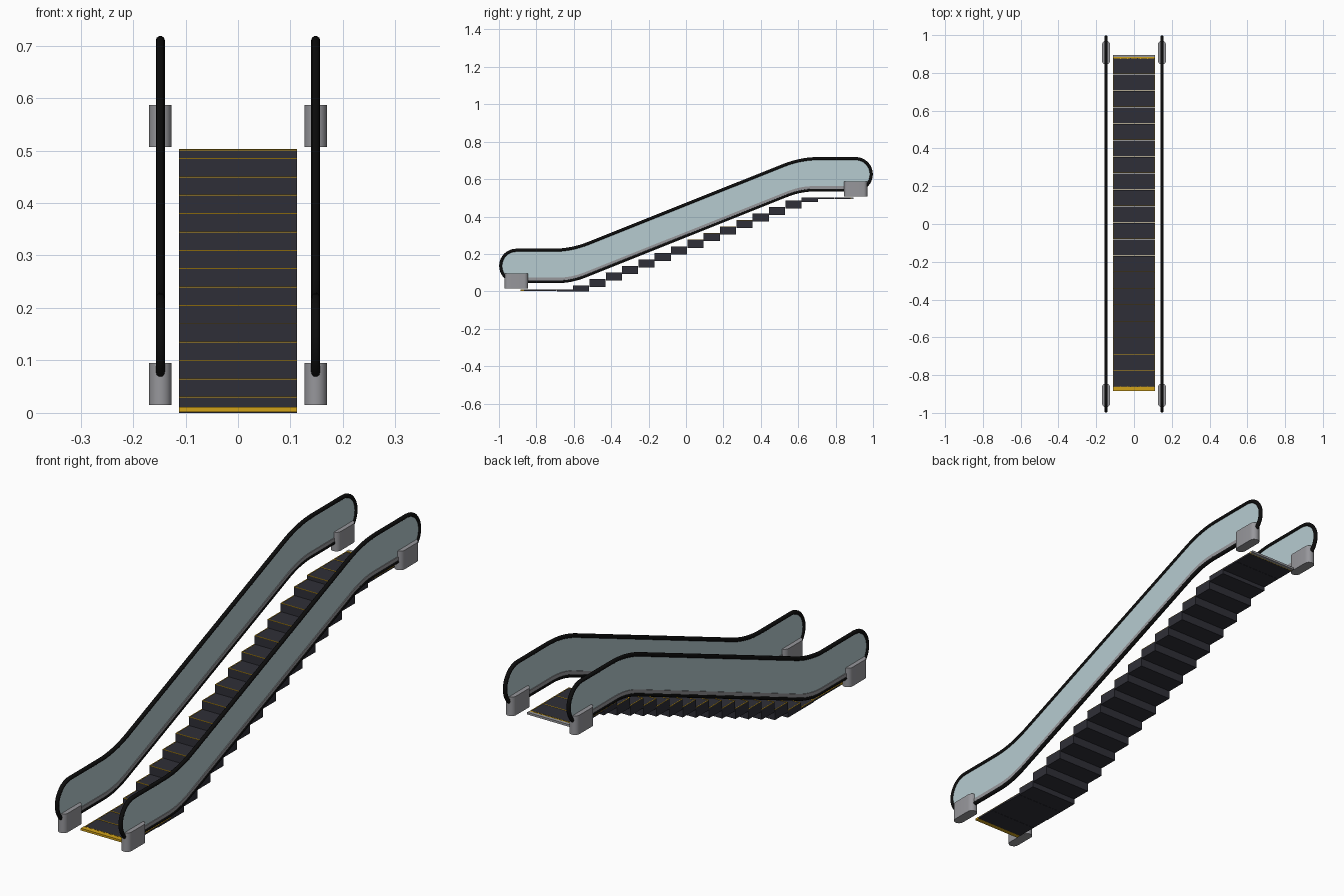
import bpy, bmesh, math
from mathutils import Vector

if "Cube" in bpy.data.objects:
    bpy.data.objects.remove(bpy.data.objects["Cube"])


def mat(name, rgb):
    m = bpy.data.materials.new(name)
    m.diffuse_color = (*rgb, 1)
    m.use_nodes = True
    m.node_tree.nodes["Principled BSDF"].inputs["Base Color"].default_value = m.diffuse_color
    return m


BLACK = mat("rubber black", (0.004, 0.004, 0.004))
GLASS = mat("pale glass", (0.47, 0.60, 0.63))
GREY = mat("metal grey", (0.31, 0.31, 0.33))
DARK = mat("step charcoal", (0.028, 0.028, 0.038))
YELLOW = mat("safety yellow", (0.64, 0.36, 0.01))

SLOPE_END = 0.613          # where the incline meets the landings
STEP_D, STEP_H, HALF_W = 0.0873, 0.035, 0.112
RAIL_X = 0.148


def finish(name, bm, material):
    bmesh.ops.recalc_face_normals(bm, faces=bm.faces)
    me = bpy.data.meshes.new(name)
    bm.to_mesh(me)
    bm.free()
    me.materials.append(material)
    ob = bpy.data.objects.new(name, me)
    bpy.context.collection.objects.link(ob)
    return ob


def add_box(bm, x0, x1, y0, y1, z0, z1):
    vs = bmesh.ops.create_cube(bm, size=1)["verts"]
    for v in vs:
        v.co = ((x0 + x1) / 2 + v.co.x * (x1 - x0),
                (y0 + y1) / 2 + v.co.y * (y1 - y0),
                (z0 + z1) / 2 + v.co.z * (z1 - z0))


def prism(name, pts, axis, a, b, material):
    """Extrude a 2D outline along x (points are y,z) or z (points are x,y)."""
    bm = bmesh.new()
    place = (lambda p, t: (t, p[0], p[1])) if axis == "x" else (lambda p, t: (p[0], p[1], t))
    face = bm.faces.new([bm.verts.new(place(p, a)) for p in pts])
    ext = bmesh.ops.extrude_face_region(bm, geom=[face])["geom"]
    d = Vector((b - a, 0, 0) if axis == "x" else (0, 0, b - a))
    bmesh.ops.translate(bm, verts=[e for e in ext if isinstance(e, bmesh.types.BMVert)], vec=d)
    return finish(name, bm, material)


def bend(y, z0, z1, tangent, n=8):
    """Rounded corner between landing and incline (quadratic blend)."""
    s = (z1 - z0) / (2 * SLOPE_END)
    zc = z0 if y < 0 else z1
    a = (y - tangent, zc if y < 0 else zc - s * tangent)
    c = (y + tangent, zc + s * tangent if y < 0 else zc)
    out = []
    for i in range(n + 1):
        t = i / n
        out.append(tuple((1 - t) ** 2 * a[j] + 2 * t * (1 - t) * (y, zc)[j] + t * t * c[j]
                         for j in (0, 1)))
    return out


def incline(z0, z1, tangent):
    return bend(-SLOPE_END, z0, z1, tangent) + bend(SLOPE_END, z0, z1, tangent)


def end_arc(cy, cz, r, a0, a1, n=16):
    return [(cy + r * math.cos(math.radians(a0 + (a1 - a0) * i / n)),
             cz + r * math.sin(math.radians(a0 + (a1 - a0) * i / n))) for i in range(n + 1)]


# closed balustrade outline in the y-z plane
top = incline(0.22, 0.71, 0.095)
bottom = incline(0.052, 0.542, 0.075)
R = 0.084
outline = (top + end_arc(0.907, 0.626, R, 90, -90) + bottom[::-1]
           + end_arc(-0.907, 0.136, R, 270, 90))

for side, sx in (("left", -1), ("right", 1)):
    x = sx * RAIL_X
    # glass panel
    prism(f"{side}_glass_panel", outline, "x", x - 0.003, x + 0.003, GLASS)

    # rubber handrail loop
    cu = bpy.data.curves.new(f"{side}_handrail", "CURVE")
    cu.dimensions = "3D"
    sp = cu.splines.new("POLY")
    sp.points.add(len(outline) - 1)
    for p, (y, z) in zip(sp.points, outline):
        p.co = (x, y, z, 1)
    sp.use_cyclic_u = True
    cu.bevel_depth = 0.0085
    cu.bevel_resolution = 3
    cu.materials.append(BLACK)
    rail = bpy.data.objects.new(f"{side}_handrail", cu)
    bpy.context.collection.objects.link(rail)

    # metal trim along the foot of the glass
    run = [(-0.9, 0.052)] + bottom + [(0.9, 0.542)]
    strip = [(y, z + 0.004) for y, z in run] + [(y, z + 0.021) for y, z in run[::-1]]
    prism(f"{side}_base_trim", strip, "x", x - 0.006, x + 0.006, GREY)

    # rounded handrail inlet housings
    for end, cy, z0 in (("lower", -0.907, 0.015), ("upper", 0.907, 0.507)):
        r, half = 0.0215, 0.063
        plan = []
        for qx, qy, a in ((0, 1, 0), (0, -1, 180)):
            plan += [(px, py) for px, py in end_arc(x, cy + qy * (half - r), r, a, a + 180, 14)]
        ob = prism(f"{side}_{end}_inlet_housing", plan, "z", z0, z0 + 0.08, GREY)
        bpy.context.view_layer.objects.active = ob
        ob.select_set(True)
        bpy.ops.object.shade_smooth_by_angle(angle=math.radians(35))
        ob.select_set(False)

# steps and their yellow edge markings
for i, k in enumerate(range(-10, 10)):
    y0 = 0.007 + k * STEP_D
    y1 = y0 + STEP_D
    zt = min(max(0.275 + k * STEP_H, 0.009), 0.501)
    if k <= -8:
        zb = 0.002 if k < -8 else 0.0
    elif k >= 8:
        zb = 0.494
    else:
        zb = max(zt - 0.042, 0.0)
    if k == 7:
        zb = 0.477
    bm = bmesh.new()
    add_box(bm, -HALF_W, HALF_W, y0 + 0.0005, y1 - 0.0005, zb, zt)
    finish(f"step_{i + 1}", bm, DARK)
    bm = bmesh.new()
    t = zt + 0.0008
    add_box(bm, -HALF_W, HALF_W, y0 + 0.0003, y0 + 0.004, zt - 0.001, t)
    for s in (-1, 1):
        xs = sorted((s * HALF_W, s * (HALF_W - 0.003)))
        add_box(bm, *xs, y0 + 0.004, y1 - 0.001, zt - 0.001, t)
    finish(f"step_{i + 1}_edge_marking", bm, YELLOW)

# comb plates with teeth at both landings
for name, sy, z in (("lower", -1, 0.009), ("upper", 1, 0.501)):
    inner = 0.866 if sy < 0 else 0.880
    outer = 0.885 if sy < 0 else 0.896
    bm = bmesh.new()
    edge = outer if sy < 0 else inner + 0.003
    add_box(bm, -HALF_W, HALF_W, *sorted((sy * inner, sy * edge)), z - 0.007, z + 0.002)
    n = 36
    for j in range(n):
        cx = -HALF_W + (j + 0.5) * 2 * HALF_W / n
        add_box(bm, cx - 0.0016, cx + 0.0016,
                *sorted((sy * (inner - 0.006), sy * inner)), z, z + 0.002)
    finish(f"{name}_comb", bm, YELLOW)
    if sy > 0:
        bm = bmesh.new()
        add_box(bm, -HALF_W, HALF_W, edge, outer, z - 0.007, z + 0.002)
        finish("upper_landing_plate", bm, GREY)
